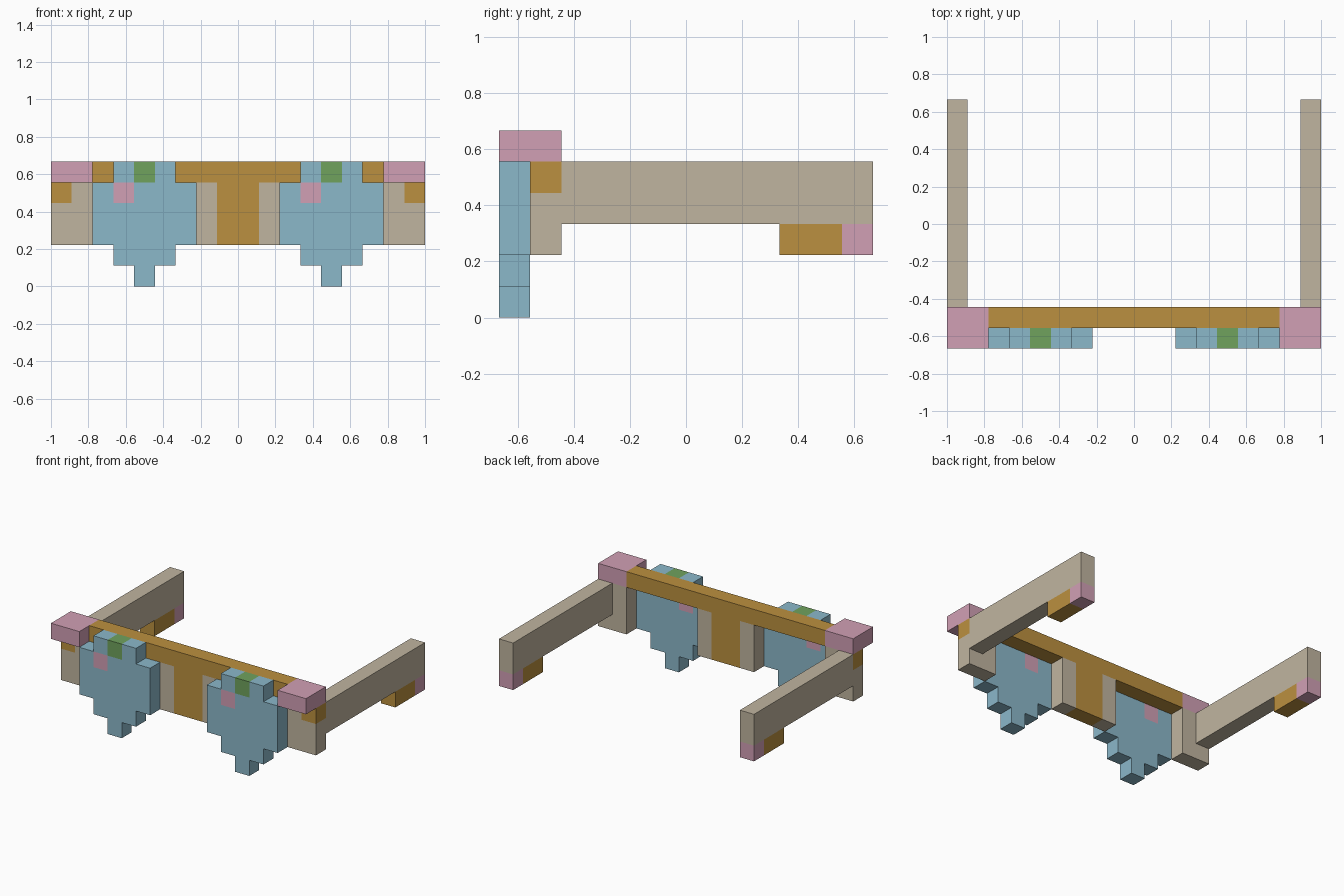
import bpy, bmesh, math
from mathutils import Vector

if "Cube" in bpy.data.objects:
    bpy.data.objects.remove(bpy.data.objects["Cube"])

U = 1 / 9  # one block of the blocky grid
COLORS = {
    "tan": (0.53, 0.46, 0.35, 1),
    "orange": (0.50, 0.28, 0.05, 1),
    "pink": (0.64, 0.35, 0.46, 1),
    "blue": (0.26, 0.48, 0.59, 1),
    "green": (0.16, 0.36, 0.11, 1),
}
mats = {}
for name, col in COLORS.items():
    mats[name] = bpy.data.materials.new(name)
    mats[name].diffuse_color = col

owner = {}     # grid cell -> part name
part_mat = {}  # part name -> colour name


def fill(part, color, x, y, z):
    """Give a range of grid cells to a part (later calls overwrite)."""
    part_mat[part] = color
    for i in range(*x):
        for j in range(*y):
            for k in range(*z):
                owner[i, j, k] = part


def fill_pair(part, color, x, y, z):
    """Same range on the right and mirrored on the left."""
    fill(part + "_right", color, x, y, z)
    fill(part + "_left", color, (-x[1], -x[0]), y, z)


# frame: brow bar, bridge and side posts
fill("brow_bar", "orange", (-7, 7), (-5, -4), (5, 6))
fill("bridge", "orange", (-1, 1), (-5, -4), (2, 5))
fill_pair("bridge_side", "tan", (1, 2), (-5, -4), (2, 5))
fill_pair("side_post", "tan", (7, 9), (-5, -4), (2, 5))
fill_pair("hinge", "orange", (8, 9), (-5, -4), (4, 5))
fill_pair("corner_block", "pink", (7, 9), (-6, -4), (5, 6))

# temples with their ear hooks
fill_pair("temple", "tan", (8, 9), (-4, 6), (3, 5))
fill_pair("ear_hook", "orange", (8, 9), (3, 5), (2, 3))
fill_pair("ear_tip", "pink", (8, 9), (5, 6), (2, 3))

# stepped lenses with a green top gem and a pink glint
for side, x0 in (("left", -7), ("right", 2)):
    for inset, z in ((2, (0, 1)), (1, (1, 2)), (0, (2, 5)), (1, (5, 6))):
        fill("lens_" + side, "blue", (x0 + inset, x0 + 5 - inset), (-6, -5), z)
    fill("lens_gem_" + side, "green", (x0 + 2, x0 + 3), (-6, -5), (5, 6))
    fill("lens_glint_" + side, "pink", (x0 + 1, x0 + 2), (-6, -5), (4, 5))

# build each part from its exposed cell faces only
for part, color in part_mat.items():
    bm = bmesh.new()
    for cell in [c for c, p in owner.items() if p == part]:
        for axis in range(3):
            for s in (-1, 1):
                n = Vector((0, 0, 0))
                n[axis] = s
                near = tuple(int(a + b) for a, b in zip(cell, n))
                if near in owner:
                    continue
                a, b = Vector((0, 0, 0)), Vector((0, 0, 0))
                a[(axis + 1) % 3] = 0.5
                b[(axis + 2) % 3] = 0.5 * s
                mid = Vector(cell) + Vector((0.5, 0.5, 0.5)) + n * 0.5
                bm.faces.new([bm.verts.new((mid + d) * U)
                              for d in (-a - b, a - b, a + b, -a + b)])
    bmesh.ops.remove_doubles(bm, verts=bm.verts[:], dist=1e-4)
    bmesh.ops.dissolve_limit(bm, angle_limit=math.radians(1),
                             verts=bm.verts[:], edges=bm.edges[:])
    mesh = bpy.data.meshes.new(part)
    bm.to_mesh(mesh)
    bm.free()
    mesh.materials.append(mats[color])
    bpy.context.collection.objects.link(bpy.data.objects.new(part, mesh))

for m in bpy.data.materials:
    if m.users and not m.is_grease_pencil:
        m.use_nodes = True
        m.node_tree.nodes["Principled BSDF"].inputs["Base Color"].default_value = m.diffuse_color
